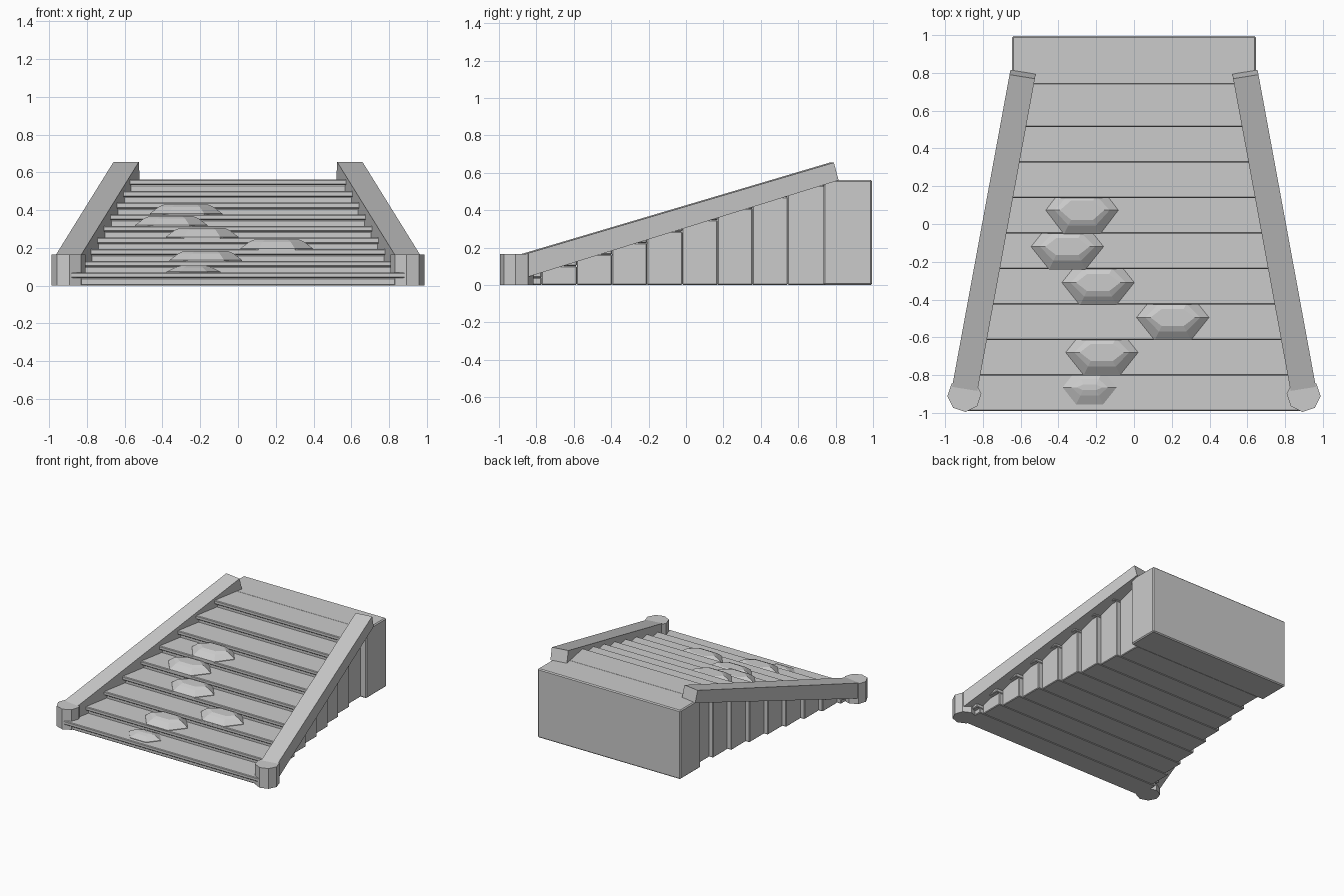
import bpy, bmesh, math

if "Cube" in bpy.data.objects:
    bpy.data.objects.remove(bpy.data.objects["Cube"])

stone = bpy.data.materials.new("grey_stone")
stone.diffuse_color = (0.6, 0.6, 0.6, 1)
stone.use_nodes = True
stone.node_tree.nodes["Principled BSDF"].inputs["Base Color"].default_value = stone.diffuse_color


def make_object(name, bm, bevel=0.0, mirror=False):
    bmesh.ops.recalc_face_normals(bm, faces=bm.faces[:])
    mesh = bpy.data.meshes.new(name)
    bm.to_mesh(mesh)
    bm.free()
    mesh.materials.append(stone)
    ob = bpy.data.objects.new(name, mesh)
    bpy.context.collection.objects.link(ob)
    if bevel:
        mod = ob.modifiers.new("bevel", 'BEVEL')
        mod.width = bevel
        mod.segments = 1
    if mirror:
        ob.modifiers.new("mirror", 'MIRROR')
    return ob


def box(name, half_x, y0, y1, z0, z1, bevel=0.005):
    bm = bmesh.new()
    bmesh.ops.create_cube(bm, size=1)
    for v in bm.verts:
        v.co = (v.co.x * 2 * half_x,
                y0 + (v.co.y + 0.5) * (y1 - y0),
                z0 + (v.co.z + 0.5) * (z1 - z0))
    return make_object(name, bm, bevel)


def loft(name, rings, **kw):
    """Skin a list of equal-sized point rings and cap both ends."""
    bm = bmesh.new()
    loops = [[bm.verts.new(p) for p in ring] for ring in rings]
    n = len(loops[0])
    for a, b in zip(loops, loops[1:]):
        for i in range(n):
            j = (i + 1) % n
            bm.faces.new((a[i], a[j], b[j], b[i]))
    bm.faces.new(loops[0])
    bm.faces.new(loops[-1])
    return make_object(name, bm, **kw)


# Nine steps narrowing toward the top: solid riser block plus overhanging tread
RUN, RISE = 0.188, 0.0615


def tread_top(i):
    return 0.07 + i * RISE


for i in range(9):
    front = -0.99 + i * RUN
    back = 0.745 if i == 8 else front + RUN + 0.03
    half = 0.89 - 0.0335 * i
    top = tread_top(i)
    box(f"step_block_{i + 1}", half - 0.03, front + 0.03, back, 0, top - 0.03)
    box(f"step_tread_{i + 1}", half, front, back, top - 0.03, top)

# Landing at the top of the stairs
box("landing", 0.645, 0.735, 0.995, 0.0, 0.562, 0.008)

# Sloping side walls, tapering inward in plan
profile = [(-0.90, 0.03), (-0.90, 0.157), (0.78, 0.655), (0.805, 0.56)]
rings = []
for off in (-0.067, 0.067):
    rings.append([(0.59 + 0.184 * (0.79 - y) + off, y + 0.16 * off, z)
                  for y, z in profile])
loft("side_rail", rings, mirror=True)

# Octagonal posts at the foot of the rails
rings = [[(0.898 + 0.09 * math.cos(math.radians(45 * k - 4)),
           -0.905 + 0.09 * math.sin(math.radians(45 * k - 4)), z)
          for k in range(8)] for z in (0.0, 0.165)]
loft("foot_post", rings, mirror=True)

# Flat hexagonal stones lying on the treads, tucked under the next nosing
stones = [(0, -0.235, -0.865, 0.143, 0.09, 0.036),
          (1, -0.17, -0.68, 0.192, 0.12, 0.052),
          (2, 0.205, -0.495, 0.192, 0.12, 0.052),
          (3, -0.19, -0.31, 0.192, 0.12, 0.052),
          (4, -0.353, -0.12, 0.192, 0.12, 0.052),
          (5, -0.275, 0.073, 0.192, 0.126, 0.052)]
for step, cx, cy, rx, ry, h in stones:
    base = tread_top(step)
    rings = []
    for inset, z in ((0, base - 0.004), (0, base + 0.004),
                     (0.046, base + 0.75 * h), (0.075, base + h)):
        a, b = rx - inset, ry - inset
        rings.append([(cx + a * math.cos(math.radians(60 * k)),
                       cy + b * math.sin(math.radians(60 * k)) / math.sin(math.radians(60)), z)
                      for k in range(6)])
    loft(f"hex_stone_{step + 1}", rings)
